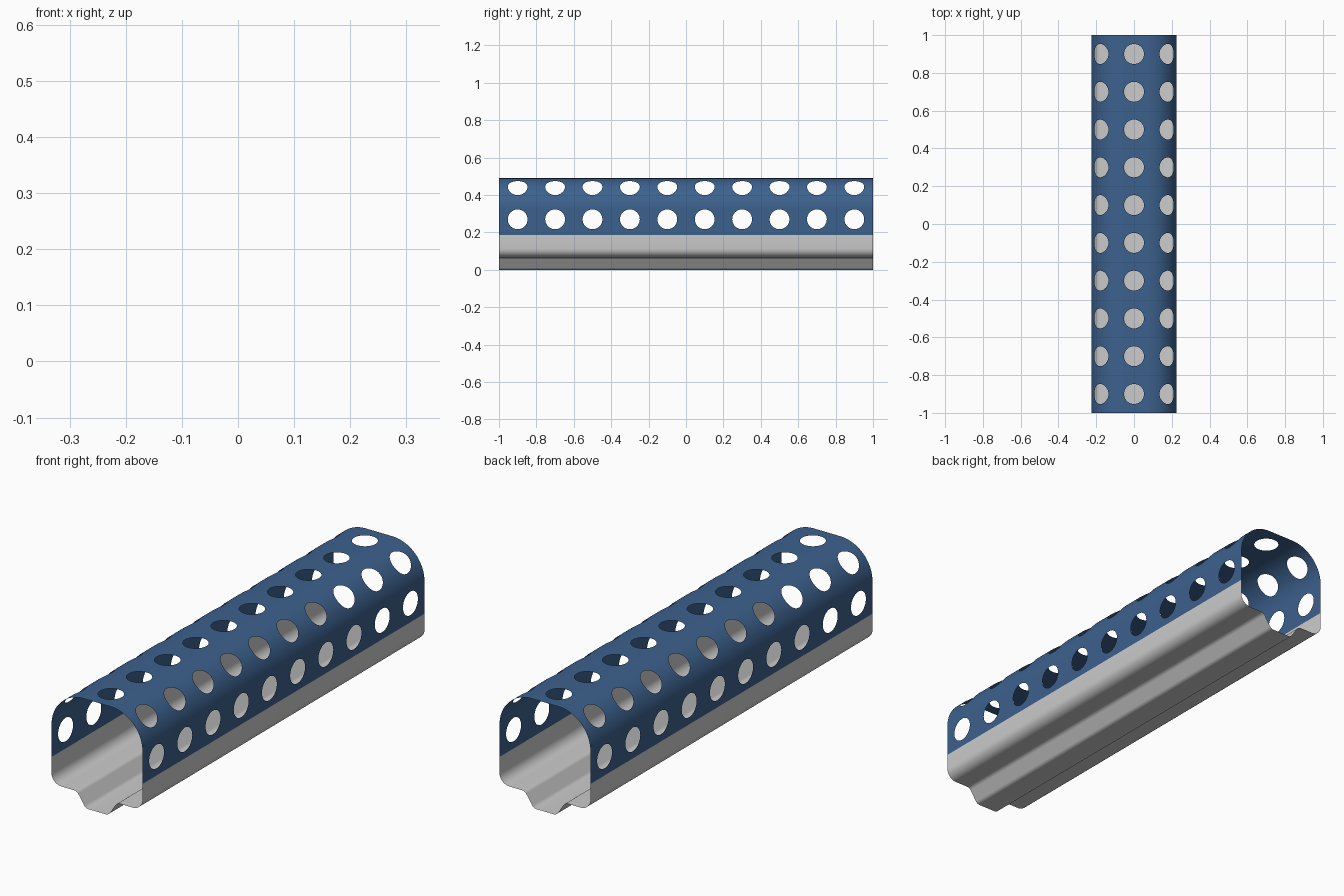
import bpy, bmesh
from math import sin, cos, asin, pi, sqrt
from mathutils import Vector

if "Cube" in bpy.data.objects:
    bpy.data.objects.remove(bpy.data.objects["Cube"])

W, Z_SEAM, Z_TOP = 0.226, 0.185, 0.49      # half width, cover/trough joint, top
R, HOLE, N = 0.16, 0.053, 16               # shoulder radius, hole radius, hole steps
CX, CZ, SIDE_Z = W - R, Z_TOP - R, 0.27
HOLES_Y = [-0.9 + 0.2 * i for i in range(10)]


def finish(name, bm, color=None, angle=0.6):
    bmesh.ops.remove_doubles(bm, verts=bm.verts, dist=1e-5)
    me = bpy.data.meshes.new(name)
    bm.to_mesh(me)
    bm.free()
    ob = bpy.data.objects.new(name, me)
    bpy.context.collection.objects.link(ob)
    if color:
        mat = bpy.data.materials.new(name + "_paint")
        mat.diffuse_color = color
        mat.use_nodes = True
        mat.node_tree.nodes["Principled BSDF"].inputs["Base Color"].default_value = mat.diffuse_color
        me.materials.append(mat)
    bpy.ops.object.select_all(action='DESELECT')
    ob.select_set(True)
    bpy.context.view_layer.objects.active = ob
    bpy.ops.object.shade_smooth_by_angle(angle=angle)
    return ob


def sheet(rows):
    """Sweep rows (x, z, hole half-width) along y, leaving the holes open."""
    bm = bmesh.new()
    for (x0, z0, h0), (x1, z1, h1) in zip(rows, rows[1:]):
        for y in HOLES_Y:
            for a0, b0, a1, b1 in ((y - 0.1, y - h0, y - 0.1, y - h1),
                                   (y + h0, y + 0.1, y + h1, y + 0.1)):
                bm.faces.new([bm.verts.new(p) for p in (
                    (x0, a0, z0), (x1, a1, z1), (x1, b1, z1), (x0, b0, z0))])
    bmesh.ops.reverse_faces(bm, faces=bm.faces)
    return bm


def mirrored(half):
    """Right half ending at x = 0, continued down the left side."""
    return half + [(-x, z, h) for x, z, h in reversed(half[:-1])]


def shoulder(a):
    return CX + R * cos(a), CZ + R * sin(a)


# Perforated cover: straight sides, round shoulders, flat top
steps = []
for k in range(N + 1):
    c = cos(pi * k / N)
    steps.append((-HOLE * c, HOLE * sqrt(max(0, 1 - c * c))))
edge = pi / 4 - asin(HOLE / R)
half = [(W, Z_SEAM, 0)]
half += [(W, SIDE_Z + t, h) for t, h in steps]
half += [(*shoulder(edge * i / 5), 0) for i in range(5)]
half += [(*shoulder(pi / 4 + asin(t / R)), h) for t, h in steps]
half += [(*shoulder(pi / 2 - edge * (4 - i) / 5), 0) for i in range(5)]
half += [(-t, Z_TOP, h) for t, h in steps[:N // 2 + 1]]
finish("perforated_cover", sheet(mirrored(half)), (0.046, 0.12, 0.27, 1))


# Lower trough: rounded corners and a narrow channel in the floor
def fillet(points, radii, n=6):
    pts = [Vector(p) for p in points]
    out = [pts[0]]
    for a, b, c, r in zip(pts, pts[1:], pts[2:], radii):
        p, q = b + (a - b).normalized() * r, b + (c - b).normalized() * r
        for i in range(n + 1):
            t = i / n
            # weighted curve gives a near-circular corner
            w = 2 * 0.7071 * t * (1 - t)
            d = (1 - t) ** 2 + w + t * t
            out.append((p * (1 - t) ** 2 + b * w + q * t * t) / d)
    return out + [pts[-1]]


prof = fillet([(W, Z_SEAM), (W, 0.066), (0.1, 0.066), (0.056, 0), (0, 0)],
              [0.048, 0.012, 0.012])
rows = mirrored([(p.x, p.y, 0) for p in prof])
bm = sheet(rows)
bmesh.ops.reverse_faces(bm, faces=bm.faces)
finish("lower_trough", bm)
